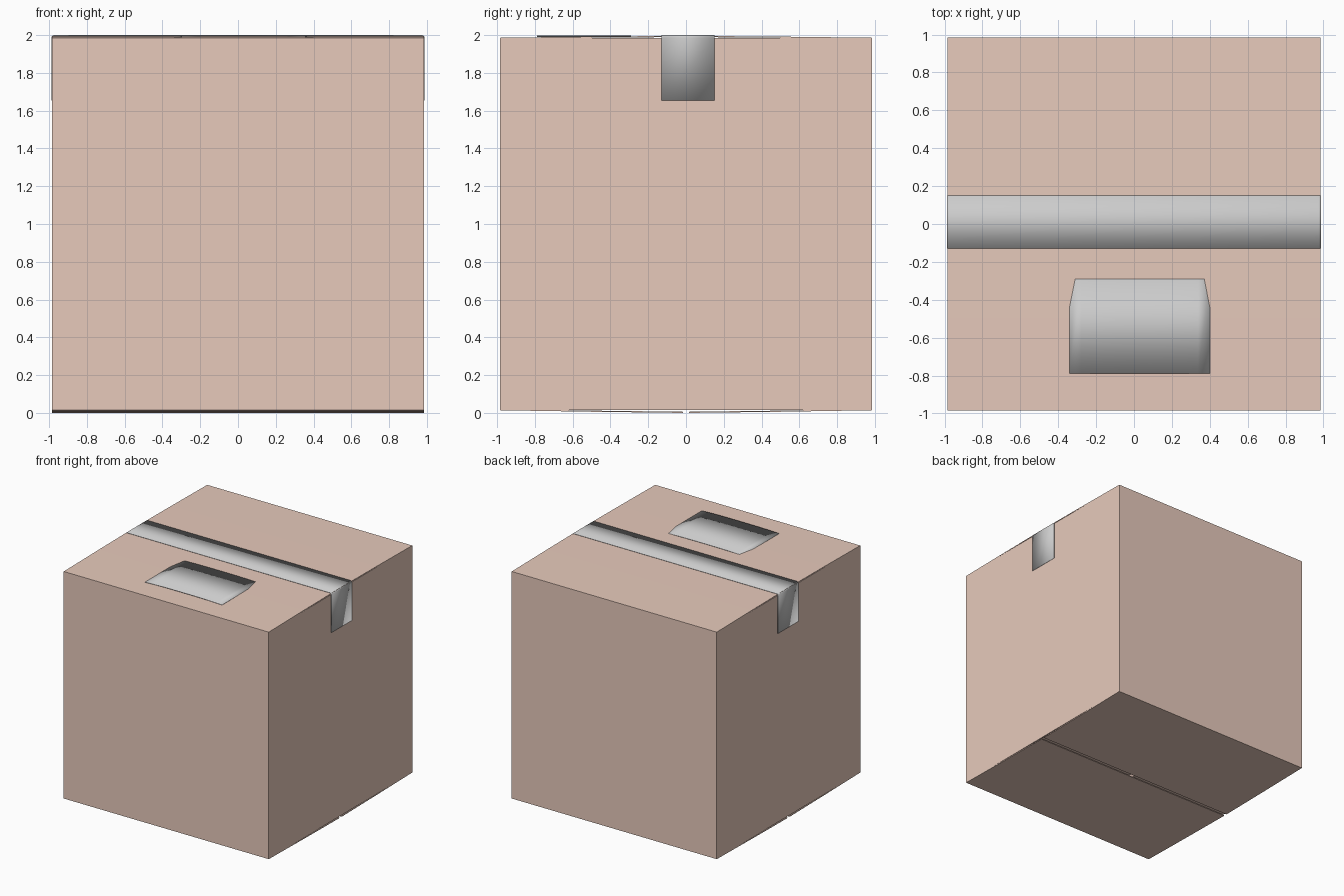
import bpy, bmesh, math

if "Cube" in bpy.data.objects:
    bpy.data.objects.remove(bpy.data.objects["Cube"])

cardboard = bpy.data.materials.new("cardboard")
cardboard.diffuse_color = (0.8, 0.59, 0.5, 1)
cardboard.use_nodes = True
cardboard.node_tree.nodes["Principled BSDF"].inputs["Base Color"].default_value = cardboard.diffuse_color

W = 0.985            # half width of the box
Z0, Z1 = 0.015, 1.985


def sheet(name, profile, lo, hi, axis, thick, mat=None, closed=False, offset=0):
    """Extrude an open or closed profile along x, y or z and thicken it."""
    def place(p, t):
        a, b = p
        return {"x": (t, a, b), "y": (a, t, b), "z": (a, b, t)}[axis]
    bm = bmesh.new()
    rows = [[bm.verts.new(place(p, t)) for p in profile] for t in (lo, hi)]
    n = len(profile)
    for i in range(n if closed else n - 1):
        j = (i + 1) % n
        bm.faces.new((rows[0][i], rows[0][j], rows[1][j], rows[1][i]))
    bmesh.ops.recalc_face_normals(bm, faces=bm.faces)
    me = bpy.data.meshes.new(name)
    bm.to_mesh(me)
    bm.free()
    ob = bpy.data.objects.new(name, me)
    bpy.context.collection.objects.link(ob)
    if mat:
        me.materials.append(mat)
    mod = ob.modifiers.new("thickness", "SOLIDIFY")
    mod.thickness, mod.offset = thick, offset
    mod.use_even_offset = True
    return ob


def smooth(ob):
    bpy.ops.object.select_all(action='DESELECT')
    bpy.context.view_layer.objects.active = ob
    ob.select_set(True)
    bpy.ops.object.shade_smooth_by_angle(angle=math.radians(35))


# Four walls as one tube
sheet("box_walls", [(-W, -W), (W, -W), (W, W), (-W, W)], Z0, Z1, "z", 0.01,
      cardboard, closed=True, offset=-1)

# Outer flaps meet at y = 0, inner flaps fold in from the sides beneath them
for s, side in ((-1, "front"), (1, "back")):
    sheet("top_flap_" + side, [(s * W, 1.983), (s * 0.5, 1.989), (s * 0.006, 1.993)],
          -W, W, "x", 0.006, cardboard)
    sheet("bottom_flap_" + side, [(s * W, 0.017), (s * 0.5, 0.009), (s * 0.015, 0.003)],
          -W, W, "x", 0.006, cardboard)
for s, side in ((-1, "left"), (1, "right")):
    sheet("top_inner_flap_" + side, [(s * 0.975, 1.975), (s * 0.02, 1.975)],
          -0.97, 0.97, "y", 0.006, cardboard)
    sheet("bottom_inner_flap_" + side, [(s * 0.975, 0.025), (s * 0.02, 0.025)],
          -0.97, 0.97, "y", 0.006, cardboard)

# Tape over the top seam, folded down both sides
T, R, top = 0.987, 0.012, 1.998
right = [(T, 1.655)] + [
    (T - R + R * math.cos(a), top - R + R * math.sin(a))
    for a in (math.radians(d) for d in (0, 30, 60, 90))]
path = right + [(-x, z) for x, z in reversed(right)]
smooth(sheet("tape", path, -0.13, 0.15, "y", 0.003))

# Paper label with lightly curled ends
label = []
for i in range(13):
    u = i / 6 - 1
    label.append((0.03 + 0.37 * u, 1.997 - 0.006 * abs(u) ** 3))
smooth(sheet("label", label, -0.79, -0.29, "y", 0.003))
